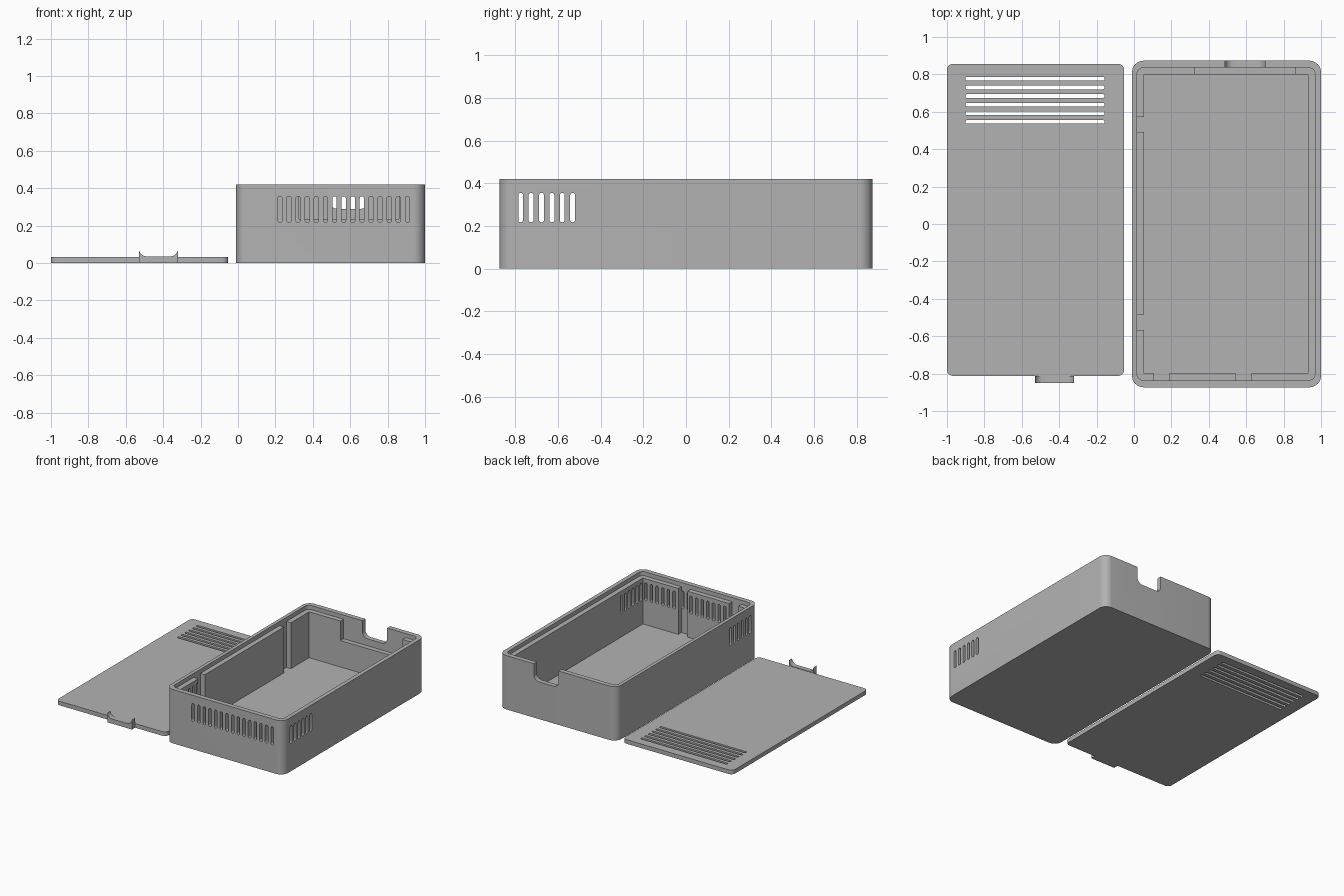
import bpy, bmesh, math

if "Cube" in bpy.data.objects:
    bpy.data.objects.remove(bpy.data.objects["Cube"])

grey = bpy.data.materials.new("plain grey")
grey.diffuse_color = (0.45, 0.45, 0.45, 1)
grey.use_nodes = True
grey.node_tree.nodes["Principled BSDF"].inputs["Base Color"].default_value = grey.diffuse_color


def rounded(a0, a1, b0, b1, r, n=8):
    """Outline of a rectangle with rounded corners."""
    if r <= 0:
        return [(a0, b0), (a1, b0), (a1, b1), (a0, b1)]
    pts = []
    for k, (ca, cb) in enumerate([(a1 - r, b1 - r), (a0 + r, b1 - r),
                                  (a0 + r, b0 + r), (a1 - r, b0 + r)]):
        for i in range(n + 1):
            t = math.pi / 2 * (k + i / n)
            p = (ca + r * math.cos(t), cb + r * math.sin(t))
            if not pts or math.dist(p, pts[-1]) > 1e-5:
                pts.append(p)
    if math.dist(pts[0], pts[-1]) < 1e-5:
        pts.pop()
    return pts


def prisms(name, outlines, axis, lo, hi):
    """Extrude one or more outlines along an axis into a single object."""
    place = {"x": lambda a, b, c: (c, a, b),
             "y": lambda a, b, c: (a, c, b),
             "z": lambda a, b, c: (a, b, c)}[axis]
    bm = bmesh.new()
    for pts in outlines:
        bot = [bm.verts.new(place(a, b, lo)) for a, b in pts]
        top = [bm.verts.new(place(a, b, hi)) for a, b in pts]
        bm.faces.new(bot[::-1])
        bm.faces.new(top)
        for i in range(len(pts)):
            j = (i + 1) % len(pts)
            bm.faces.new((bot[i], bot[j], top[j], top[i]))
    bmesh.ops.recalc_face_normals(bm, faces=bm.faces)
    me = bpy.data.meshes.new(name)
    bm.to_mesh(me)
    bm.free()
    me.materials.append(grey)
    ob = bpy.data.objects.new(name, me)
    bpy.context.collection.objects.link(ob)
    return ob


def activate(ob):
    bpy.ops.object.select_all(action="DESELECT")
    ob.select_set(True)
    bpy.context.view_layer.objects.active = ob


def cut(ob, outlines, axis, lo, hi):
    """Remove prisms from an object."""
    cutter = prisms("cutter", outlines, axis, lo, hi)
    cutter.hide_render = True
    activate(ob)
    mod = ob.modifiers.new("cut", "BOOLEAN")
    mod.operation, mod.solver, mod.object = "DIFFERENCE", "EXACT", cutter
    bpy.ops.object.modifier_apply(modifier=mod.name)
    bpy.data.objects.remove(cutter, do_unlink=True)


def finish(ob):
    activate(ob)
    bpy.ops.object.shade_smooth_by_angle(angle=math.radians(30))


FLOOR, LEDGE, TOP = 0.03, 0.388, 0.42
X0, X1, Y = 0.016, 0.968, 0.836        # lid recess limits
IX0, IX1, IY = 0.054, 0.93, 0.798      # inner cavity limits

# Case body: rounded block, cavity and lid recess
case = prisms("case_body", [rounded(-0.011, 1.0, -0.873, 0.873, 0.062, 10)], "z", 0, TOP)
cut(case, [rounded(IX0, IX1, -IY, IY, 0)], "z", FLOOR, 0.6)
cut(case, [rounded(X0, X1, -Y, Y, 0.035)], "z", LEDGE, 0.6)

# Gaps in the inner lining of the left and front walls
cut(case, [rounded(X0, 0.1, y, y + 0.082, 0) for y in (-0.567, 0.491)], "z", FLOOR, 0.5)
cut(case, [rounded(x, x + 0.08, -Y, -0.75, 0) for x in (0.107, 0.545)], "z", FLOOR, 0.5)

# Lowered lining behind the cable notch, then the notch itself
cut(case, [rounded(0.325, 0.86, 0.75, Y, 0)], "z", 0.236, 0.5)
cut(case, [rounded(0.487, 0.70, 0.29, 0.6, 0.045)], "y", 0.75, 1.0)

# Ventilation slots: front wall, then both side walls
W = 0.0115
cut(case, [rounded(x - W, x + W, 0.217, 0.357, W, 5)
           for x in (0.224 + 0.0487 * i for i in range(15))], "y", -1.0, -0.7)
cut(case, [rounded(y - W, y + W, 0.217, 0.355, W, 5)
           for y in (-0.774 + 0.0486 * i for i in range(6))], "x", -0.2, 1.2)
finish(case)

# Lid plate with long slots
lid = prisms("lid", [rounded(-1.0, -0.053, -0.812, 0.856, 0.032)], "z", 0, 0.032)
cut(lid, [rounded(-0.902, -0.157, y - 0.01, y + 0.01, 0.01, 5)
          for y in (0.546 + 0.0461 * i for i in range(6))], "z", -0.1, 0.1)
finish(lid)

# Cable tab on the lid edge, with a scooped top
R, TA, TB, TIP = 0.042, -0.53, -0.32, 0.076
scoop = [(TB - R + R * math.cos(t), TIP - R * math.sin(t) + 0.002)
         for t in (math.pi / 16 * i for i in range(1, 9))]
mirror = [(TA + TB - x, z) for x, z in reversed(scoop)]
tab = prisms("lid_tab", [[(TA, 0), (TB, 0), (TB, TIP)] + scoop + mirror + [(TA, TIP)]],
             "y", -0.85, -0.812)
finish(tab)
